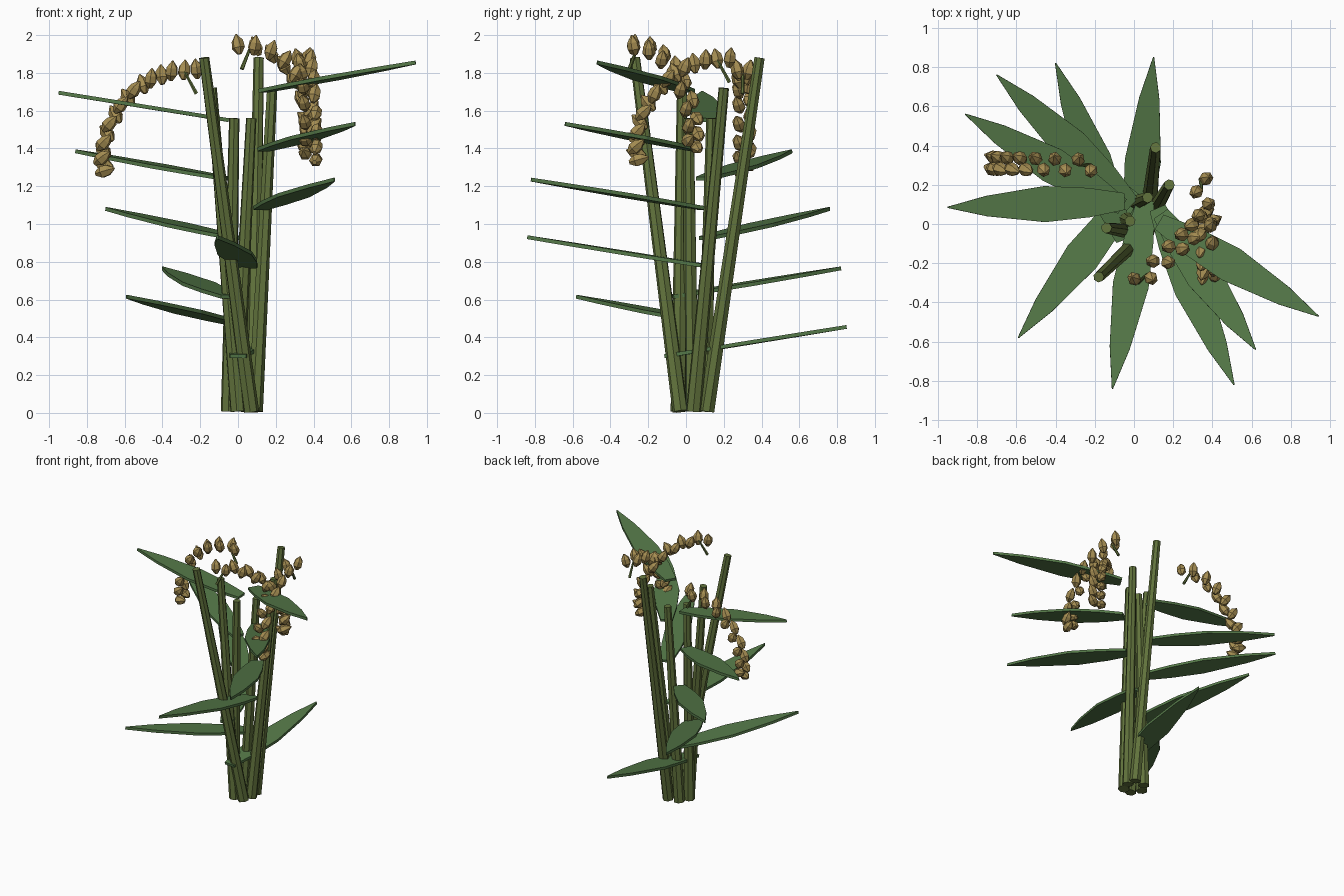
import bpy, bmesh, math, random
from mathutils import Vector, Matrix

if "Cube" in bpy.data.objects:
    bpy.data.objects.remove(bpy.data.objects["Cube"])

random.seed(4)

def material(name, rgb):
    m = bpy.data.materials.new(name)
    m.diffuse_color = (*rgb, 1)
    m.use_nodes = True
    m.node_tree.nodes["Principled BSDF"].inputs["Base Color"].default_value = m.diffuse_color
    return m

STEM = material("stem_green", (0.12, 0.17, 0.045))
LEAF = material("leaf_green", (0.09, 0.19, 0.065))
GRAIN = material("grain_gold", (0.38, 0.27, 0.085))

def finish(name, bm, mat):
    bmesh.ops.recalc_face_normals(bm, faces=bm.faces)
    me = bpy.data.meshes.new(name)
    bm.to_mesh(me)
    bm.free()
    me.materials.append(mat)
    ob = bpy.data.objects.new(name, me)
    bpy.context.collection.objects.link(ob)
    return ob

def lathe(bm, centre, axis, profile, sides):
    """Closed faceted solid around an axis from (height, radius) pairs."""
    rot = Vector(axis).to_track_quat('Z', 'Y')
    rings = []
    for h, r in profile:
        rings.append([bm.verts.new(Vector(centre) + rot @ Vector(
            (r * math.cos(2 * math.pi * k / sides), r * math.sin(2 * math.pi * k / sides), h)))
            for k in range(sides)])
    for a, b in zip(rings, rings[1:]):
        for k in range(sides):
            n = (k + 1) % sides
            bm.faces.new((a[k], a[n], b[n], b[k]))
    bm.faces.new(rings[0][::-1])
    bm.faces.new(rings[-1])

# Stems: base (x, y) and top (x, y, z)
stems = [((0.08, 0.11), (0.11, 0.39, 1.88)),
         ((0.09, 0.04), (0.18, 0.20, 1.72)),
         ((0.07, -0.03), (-0.18, -0.27, 1.88)),
         ((0.00, -0.04), (-0.14, -0.02, 1.72)),
         ((-0.05, 0.03), (-0.02, 0.015, 1.56)),
         ((-0.01, 0.10), (0.07, 0.135, 1.56))]
for i, (b, t) in enumerate(stems):
    base, top = Vector((*b, 0.008)), Vector(t)
    bm = bmesh.new()
    lathe(bm, base, top - base, [(0, 0.042), ((top - base).length, 0.028)], 7)
    finish(f"stem_{i + 1}", bm, STEM)

# Leaves: base and tip; flat pointed blades given (fraction, half width)
outline = [(0, 0.043), (0.2, 0.075), (0.45, 0.092), (0.78, 0.052), (1, 0.003)]
leaves = [((0.00, -0.11, 0.30), (0.10, 0.85, 0.455)),
          ((0.00, 0.17, 0.47), (-0.59, -0.58, 0.615)),
          ((-0.05, -0.08, 0.615), (-0.40, 0.82, 0.765)),
          ((0.06, 0.12, 0.775), (-0.11, -0.84, 0.93)),
          ((-0.01, 0.10, 0.925), (-0.70, 0.76, 1.08)),
          ((0.12, 0.08, 1.085), (0.51, -0.82, 1.235)),
          ((-0.06, 0.09, 1.24), (-0.86, 0.56, 1.385)),
          ((0.137, 0.05, 1.395), (0.62, -0.64, 1.53)),
          ((-0.05, 0.115, 1.55), (-0.95, 0.085, 1.695)),
          ((0.13, 0.01, 1.705), (0.94, -0.47, 1.855))]
for i, (b, t) in enumerate(leaves):
    b, t = Vector(b), Vector(t)
    d = t - b
    side = d.cross(Vector((0, 0, 1))).normalized()
    up = side.cross(d).normalized() * 0.01
    ring = [b + d * f + side * w for f, w in outline]
    ring += [b + d * f - side * w for f, w in reversed(outline)]
    bm = bmesh.new()
    lo = [bm.verts.new(p - up) for p in ring]
    hi = [bm.verts.new(p + up) for p in ring]
    n = len(ring)
    for k in range(n):
        bm.faces.new((lo[k], lo[(k + 1) % n], hi[(k + 1) % n], hi[k]))
    for k in range(n // 2 - 1):
        for v in (lo, hi):
            bm.faces.new((v[k], v[k + 1], v[n - 2 - k], v[n - 1 - k]))
    finish(f"leaf_{i + 1}", bm, LEAF)

# Drooping seed heads: arc in a vertical plane, grains in a zigzag, short stalk
arc = [(0, 0), (0.13, -0.01), (0.24, -0.05), (0.33, -0.11), (0.40, -0.19),
       (0.46, -0.29), (0.49, -0.39), (0.50, -0.47), (0.485, -0.54)]
grain = [(-0.052, 0.012), (-0.018, 0.035), (0.02, 0.031), (0.056, 0.004)]

def arc_at(f):
    k = min(int(f * 8), 7)
    return Vector(arc[k]).lerp(Vector(arc[k + 1]), f * 8 - k)

heads = [((-0.22, 0.30, 1.82), (-1, 0.02, 0)),
         ((0.34, 0.23, 1.88), (0.09, -1, 0)),
         ((0.02, -0.30, 1.95), (0.73, 0.68, 0))]
for h, (start, out) in enumerate(heads):
    start, out = Vector(start), Vector(out).normalized()
    up = Vector((0, 0, 1))
    side = out.cross(up)
    bm = bmesh.new()
    for j in range(17):
        f = j / 16
        p = arc_at(f)
        tilt = f * 1.15 + random.uniform(-0.2, 0.2)
        sgn = 1 if j % 2 else -1
        axis = up * math.cos(tilt) + out * math.sin(tilt) * sgn + side * sgn * 0.25
        lathe(bm, start + out * p.x + up * p.y + side * sgn * 0.03, axis, grain, 6)
    finish(f"grain_head_{h + 1}", bm, GRAIN)
    bm = bmesh.new()
    foot = start + up * -0.13
    lathe(bm, foot, out * 0.065 + up * 0.12, [(0, 0.011), (0.135, 0.007)], 6)
    finish(f"grain_stalk_{h + 1}", bm, STEM)
